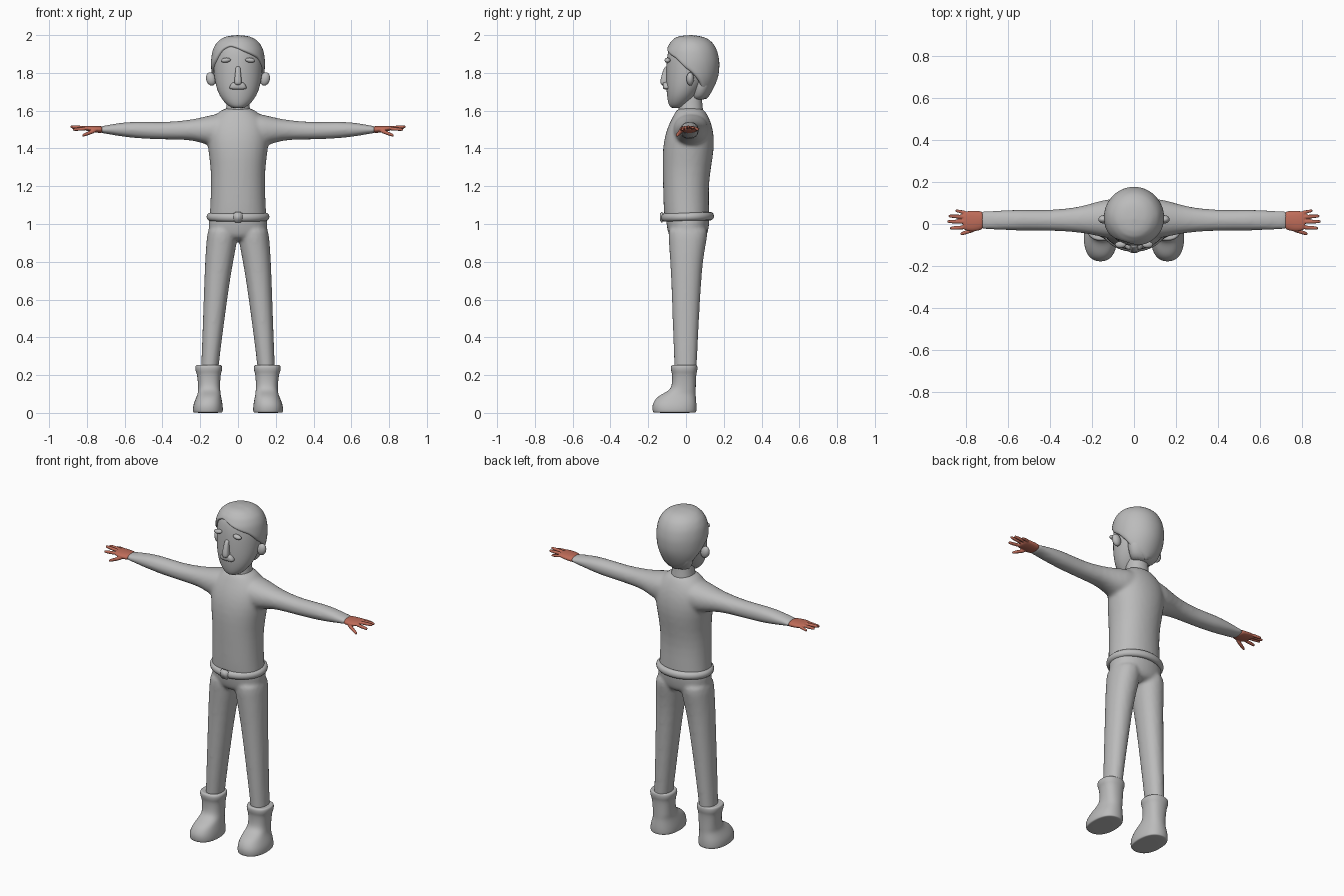
import bpy, bmesh, math
from mathutils import Matrix, Vector

if "Cube" in bpy.data.objects:
    bpy.data.objects.remove(bpy.data.objects["Cube"], do_unlink=True)


def material(name, colour):
    m = bpy.data.materials.new(name)
    m.use_nodes = True
    m.diffuse_color = (*colour, 1)
    m.node_tree.nodes["Principled BSDF"].inputs["Base Color"].default_value = (*colour, 1)
    return m


GREY = material("plain grey", (0.5, 0.5, 0.5))
SKIN = material("reddish skin", (0.52, 0.15, 0.1))


def spread(lo, hi, c, power):
    """Position on a rounded section between two extents."""
    return (lo + hi) / 2 + (hi - lo) / 2 * math.copysign(abs(c) ** power, c)


def loft(bm, rings, axis="z", sides=16, power=0.92):
    """Capped tube; each ring is (position, u low, u high, v low, v high)."""
    loops = []
    for t, u0, u1, v0, v1 in rings:
        loop = []
        for i in range(sides):
            a = math.tau * i / sides
            u = spread(u0, u1, math.cos(a), power)
            v = spread(v0, v1, math.sin(a), power)
            loop.append(bm.verts.new((u, v, t) if axis == "z" else (t, u, v)))
        loops.append(loop)
    for a, b in zip(loops, loops[1:]):
        for i in range(sides):
            j = (i + 1) % sides
            bm.faces.new((a[i], a[j], b[j], b[i]))
    bm.faces.new(loops[0][::-1])
    bm.faces.new(loops[-1])


def upright(rows):
    """Rows symmetric in x: (z, half width, front, back)."""
    return [(z, -w, w, f, b) for z, w, f, b in rows]


def ball(bm, centre, size, tilt=0):
    m = Matrix.Translation(centre) @ Matrix.Rotation(tilt, 4, "Y") @ Matrix.Diagonal((*size, 1))
    bmesh.ops.create_uvsphere(bm, u_segments=20, v_segments=12, radius=1, matrix=m)


def finish(name, bm, mat=GREY, subdiv=1, mirror=False, voxel=0, smooth=0, angle=180):
    bmesh.ops.recalc_face_normals(bm, faces=bm.faces)
    for f in bm.faces:
        f.smooth = True
    mesh = bpy.data.meshes.new(name)
    bm.to_mesh(mesh)
    bm.free()
    mesh.materials.append(mat)
    ob = bpy.data.objects.new(name, mesh)
    bpy.context.collection.objects.link(ob)
    if subdiv:
        ob.modifiers.new("subdivide", "SUBSURF").levels = subdiv
        ob.modifiers["subdivide"].render_levels = subdiv
    if mirror:
        ob.modifiers.new("mirror", "MIRROR").use_mirror_merge = False
    if voxel:
        r = ob.modifiers.new("blend", "REMESH")
        r.mode, r.voxel_size, r.use_smooth_shade = "VOXEL", voxel, True
    if smooth:
        s = ob.modifiers.new("relax", "SMOOTH")
        s.factor, s.iterations = 0.5, smooth
    return ob


# Sweater: torso blended with both arms
bm = bmesh.new()
loft(bm, upright([
    (1.02, .155, -.115, .125), (1.03, .155, -.117, .125), (1.1, .15, -.122, .125),
    (1.2, .146, -.124, .122), (1.3, .147, -.127, .135), (1.4, .163, -.127, .153),
    (1.48, .17, -.112, .15), (1.54, .155, -.088, .135), (1.585, .115, -.062, .112),
    (1.62, .07, -.045, .09)]))
arm = [(.03, -.08, .135, 1.41, 1.6), (.14, -.068, .118, 1.408, 1.58), (.2, -.052, .1, 1.432, 1.563),
       (.27, -.04, .08, 1.446, 1.55), (.4, -.032, .066, 1.446, 1.538), (.55, -.032, .071, 1.452, 1.546),
       (.65, -.03, .065, 1.468, 1.533), (.72, -.027, .062, 1.481, 1.518), (.735, -.027, .062, 1.482, 1.517)]
loft(bm, arm, "x")
loft(bm, [(-t, *r) for t, *r in arm], "x")
finish("sweater", bm, voxel=.01, smooth=8)

# Trousers: hips blended with both legs
bm = bmesh.new()
loft(bm, upright([(1.05, .153, -.11, .128), (1.03, .157, -.11, .128), (.98, .16, -.103, .123),
                  (.94, .155, -.095, .115), (.91, .11, -.07, .09)]))
leg = [(1.0, .0, .158, -.1, .12), (.93, .0, .167, -.095, .115), (.85, .014, .173, -.089, .098),
       (.75, .034, .178, -.082, .086), (.6, .056, .183, -.076, .076), (.4, .083, .19, -.069, .065),
       (.22, .105, .197, -.062, .057), (.18, .107, .198, -.06, .055)]
loft(bm, leg)
loft(bm, [(z, -b, -a, f, k) for z, a, b, f, k in leg])
finish("trousers", bm, voxel=.01, smooth=5)

# Boots with a rolled cuff and a broad toe
bm = bmesh.new()
loft(bm, [(.25, .1, .21, -.062, .045), (.255, .09, .222, -.074, .056), (.245, .081, .229, -.083, .063),
          (.22, .084, .226, -.08, .061), (.205, .091, .218, -.074, .055), (.15, .094, .212, -.074, .053),
          (.12, .093, .212, -.088, .053), (.1, .091, .215, -.128, .053), (.08, .087, .223, -.16, .054),
          (.045, .08, .238, -.181, .058), (.016, .078, .241, -.18, .058), (.004, .08, .239, -.177, .056),
          (0, .085, .233, -.17, .05)], power=.85)
finish("boots", bm, mirror=True, subdiv=2)

# Belt and buckle
bpy.ops.mesh.primitive_torus_add(major_radius=.148, minor_radius=.022, major_segments=48,
                                 minor_segments=12, location=(0, .008, 1.038), rotation=(.03, 0, 0))
belt = bpy.context.object
belt.name = "belt"
belt.scale = (.98, .825, 1)
belt.data.materials.append(GREY)
bpy.ops.object.shade_smooth()
bm = bmesh.new()
bmesh.ops.create_cube(bm, size=1, matrix=Matrix.Translation((0, -.128, 1.036))
                      @ Matrix.Diagonal((.046, .02, .054, 1)))
bmesh.ops.bevel(bm, geom=bm.edges[:], offset=.006, segments=3, affect="EDGES")
finish("buckle", bm, subdiv=0)

# Neck and head
bm = bmesh.new()
loft(bm, upright([(1.56, .075, -.05, .1), (1.6, .066, -.042, .092), (1.64, .06, -.038, .086),
                  (1.74, .06, -.035, .085)]))
finish("neck", bm)
bm = bmesh.new()
loft(bm, upright([
    (1.613, .025, -.075, -.02), (1.622, .048, -.088, 0), (1.645, .074, -.096, .025),
    (1.68, .1, -.102, .06), (1.73, .119, -.106, .1), (1.79, .13, -.107, .14), (1.86, .134, -.105, .16),
    (1.92, .129, -.097, .155), (1.96, .108, -.08, .13), (1.98, .06, -.04, .08)]), sides=20, power=1)
finish("head", bm)

# Hair shell: columns run from the crown to a swept hairline
PROFILE = [(2.0, .0, .025, .025), (1.996, .05, -.03, .075), (1.985, .083, -.06, .11),
           (1.96, .115, -.085, .143), (1.92, .136, -.106, .166), (1.86, .145, -.116, .179),
           (1.78, .14, -.112, .174), (1.72, .124, -.1, .15), (1.64, .085, -.09, .1)]
HAIRLINE = [(-180, 1.65), (-135, 1.68), (-110, 1.75), (-90, 1.8), (-75, 1.825), (-58, 1.865),
            (-40, 1.925), (-20, 1.945), (0, 1.932), (30, 1.9), (55, 1.875), (75, 1.825),
            (90, 1.8), (110, 1.75), (135, 1.68), (180, 1.65)]


def sample(table, x):
    """Linear lookup in a table sorted by its first column."""
    for a, b in zip(table, table[1:]):
        if a[0] <= x <= b[0]:
            k = (x - a[0]) / (b[0] - a[0])
            return [p + (q - p) * k for p, q in zip(a[1:], b[1:])]
    return table[-1][1:]


bm = bmesh.new()
crown = bm.verts.new((0, .025, 2.0))
COLUMNS, ROWS = 48, 14
grid = []
for i in range(COLUMNS):
    deg = -180 + 360 * i / COLUMNS
    a = math.radians(deg)
    low = sample(HAIRLINE, deg)[0]
    column = []
    for j in range(1, ROWS + 1):
        z = 2 - (2 - low) * (j / ROWS) ** 2
        w, front, back = sample(PROFILE[::-1], z)
        column.append(bm.verts.new((w * math.sin(a), spread(front, back, -math.cos(a), 1), z)))
    grid.append(column)
for i, a in enumerate(grid):
    b = grid[(i + 1) % COLUMNS]
    bm.faces.new((crown, a[0], b[0]))
    for j in range(ROWS - 1):
        bm.faces.new((a[j], a[j + 1], b[j + 1], b[j]))
bmesh.ops.smooth_vert(bm, verts=[v for c in grid for v in c[2:-1]], factor=.4,
                      use_axis_x=True, use_axis_y=True, use_axis_z=True)
hair = finish("hair", bm, subdiv=0)
shell = hair.modifiers.new("thickness", "SOLIDIFY")
shell.thickness, shell.offset = .03, -1
hair.modifiers.new("round", "SUBSURF").levels = 1

# Underside of the hair at the nape
bm = bmesh.new()
loft(bm, upright([(1.655, .06, .03, .1), (1.68, .085, .03, .12), (1.72, .105, .03, .14),
                  (1.8, .12, .03, .16)]))
finish("nape", bm)

# Ears and eyes
bm = bmesh.new()
ball(bm, (.143, .022, 1.768), (.026, .02, .036), .25)
finish("ears", bm, subdiv=0, mirror=True)
bm = bmesh.new()
ball(bm, (.064, -.098, 1.867), (.026, .016, .013), .12)
finish("eyes", bm, subdiv=0, mirror=True)

# Nose and mouth
bm = bmesh.new()
loft(bm, upright([(1.735, .012, -.128, -.09), (1.742, .02, -.137, -.09), (1.762, .02, -.136, -.09),
                  (1.8, .015, -.127, -.09), (1.828, .013, -.115, -.09), (1.835, .009, -.108, -.09)]),
     sides=12, power=.7)
finish("nose", bm)
bm = bmesh.new()
loft(bm, upright([(1.712, .038, -.116, -.08), (1.718, .047, -.122, -.08), (1.73, .046, -.124, -.08),
                  (1.745, .034, -.124, -.08), (1.752, .024, -.118, -.08)]), sides=12, power=.6)
finish("mouth", bm)

# Hands: palm, four fingers and a thumb blended together
bm = bmesh.new()
loft(bm, [(.715, -.026, .06, 1.481, 1.518), (.73, -.03, .062, 1.481, 1.519), (.765, -.038, .065, 1.485, 1.52),
          (.8, -.032, .062, 1.492, 1.52), (.815, -.024, .055, 1.497, 1.518)], "x")
for start, tip, r in [((.79, .052, 1.506), (.85, .064, 1.5), .009),
                      ((.79, .033, 1.508), (.882, .038, 1.51), .01),
                      ((.79, .01, 1.508), (.888, .012, 1.515), .01),
                      ((.79, -.015, 1.506), (.875, -.02, 1.5), .01),
                      ((.745, -.022, 1.498), (.825, -.048, 1.468), .011)]:
    ring = []
    for k, s in [(0, 1), (.5, 1), (.9, .85), (.98, .6), (1, .3)]:
        x, y, z = Vector(start).lerp(Vector(tip), k)
        ring.append((x, y - r * s, y + r * s, z - r * s, z + r * s))
    loft(bm, ring, "x", sides=10)
finish("hands", bm, SKIN, mirror=True, voxel=.0035, smooth=2)
